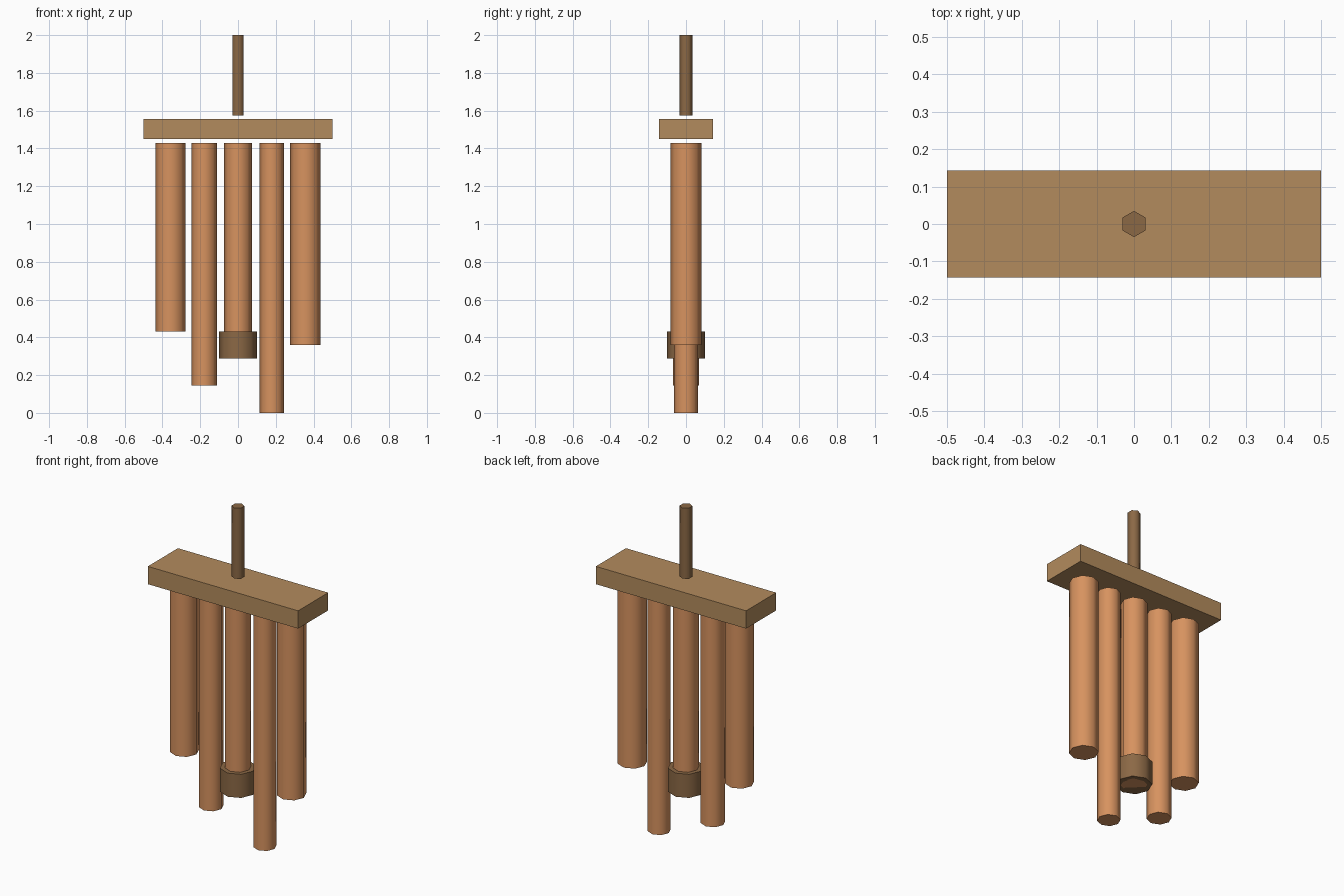
import bpy, math

if "Cube" in bpy.data.objects:
    bpy.data.objects.remove(bpy.data.objects["Cube"])


def material(name, rgb):
    mat = bpy.data.materials.new(name)
    mat.diffuse_color = (*rgb, 1)
    mat.use_nodes = True
    mat.node_tree.nodes["Principled BSDF"].inputs["Base Color"].default_value = mat.diffuse_color
    return mat


wood = material("light_wood", (0.45, 0.26, 0.11))
dark_wood = material("dark_wood", (0.26, 0.14, 0.06))
copper = material("copper", (0.68, 0.29, 0.115))


def cylinder(name, x, radius, bottom, top, sides, mat):
    bpy.ops.mesh.primitive_cylinder_add(
        vertices=sides, radius=radius, depth=top - bottom,
        location=(x, 0, (top + bottom) / 2))
    obj = bpy.context.object
    obj.name = name
    obj.data.materials.append(mat)
    # Round the sides, keep the cap edges sharp
    bpy.ops.object.shade_smooth_by_angle(angle=math.radians(70))
    return obj


# Top board the tubes hang from
bpy.ops.mesh.primitive_cube_add(size=1, location=(0, 0, 1.503))
board = bpy.context.object
board.name = "top_board"
board.scale = (1.0, 0.286, 0.107)
bpy.ops.object.transform_apply(location=False, rotation=False, scale=True)
board.data.materials.append(wood)

# Hanging rod above the board
cylinder("hanging_rod", 0, 0.035, 1.575, 2.0, 6, dark_wood)

# Chime tubes: x, radius, bottom height
tubes = [(-0.357, 0.080, 0.43),
         (-0.179, 0.068, 0.145),
         (0.0, 0.073, 0.288),
         (0.179, 0.064, 0.0),
         (0.357, 0.081, 0.36)]
for i, (x, radius, bottom) in enumerate(tubes, 1):
    cylinder(f"chime_tube_{i}", x, radius, bottom, 1.43, 8, copper)

# Striker around the end of the middle tube
cylinder("striker", 0, 0.10, 0.288, 0.43, 8, dark_wood)
